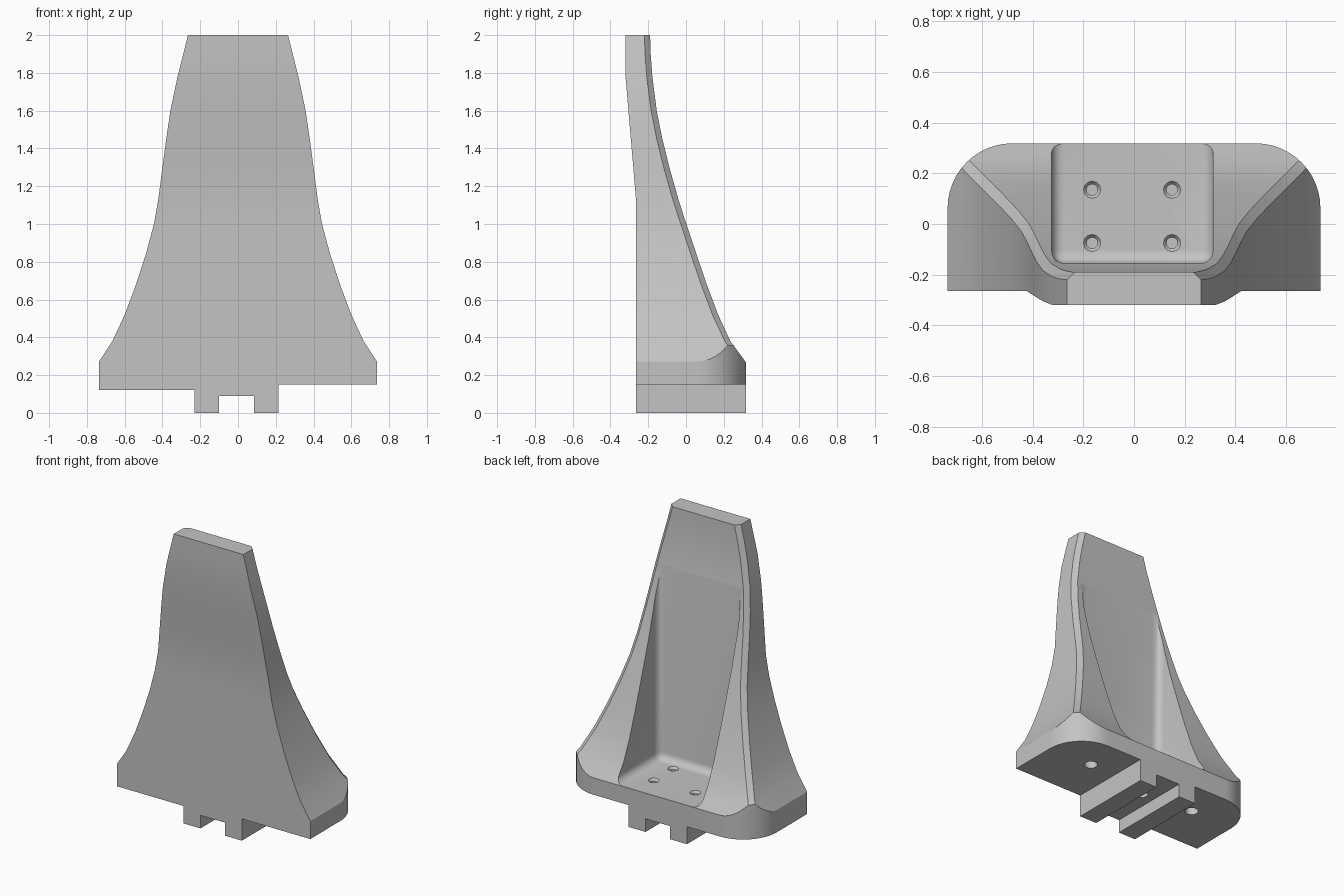
import bpy, bmesh, math
from mathutils import Matrix

cube = bpy.data.objects.get("Cube")
if cube:
    bpy.data.objects.remove(cube, do_unlink=True)

grey = bpy.data.materials.new("plain grey")
grey.use_nodes = True
grey.diffuse_color = (0.55, 0.55, 0.55, 1)
grey.node_tree.nodes["Principled BSDF"].inputs["Base Color"].default_value = (0.55, 0.55, 0.55, 1)


def finish(bm, name):
    bmesh.ops.recalc_face_normals(bm, faces=bm.faces)
    mesh = bpy.data.meshes.new(name)
    bm.to_mesh(mesh)
    bm.free()
    obj = bpy.data.objects.new(name, mesh)
    bpy.context.collection.objects.link(obj)
    mesh.materials.append(grey)
    return obj


def loft(sections, name):
    """Skin a stack of equal-length closed sections and cap both ends."""
    bm = bmesh.new()
    rings = [[bm.verts.new(p) for p in s] for s in sections]
    for low, high in zip(rings, rings[1:]):
        for i in range(len(low)):
            j = (i + 1) % len(low)
            bm.faces.new((low[i], low[j], high[j], high[i]))
    bm.faces.new(rings[0])
    bm.faces.new(rings[-1])
    return finish(bm, name)


def box(x0, x1, y0, y1, z0, z1, name, bevel=0):
    bm = bmesh.new()
    bmesh.ops.create_cube(bm, size=1)
    bm.transform(Matrix.Translation(((x0 + x1) / 2, (y0 + y1) / 2, (z0 + z1) / 2))
                 @ Matrix.Diagonal((x1 - x0, y1 - y0, z1 - z0, 1)))
    if bevel:
        bmesh.ops.bevel(bm, geom=bm.edges[:], offset=bevel, segments=5,
                        profile=0.5, affect='EDGES')
    return finish(bm, name)


def peg(x, y, z0, z1, r0, r1, sides):
    bm = bmesh.new()
    bmesh.ops.create_cone(bm, cap_ends=True, segments=sides, radius1=r0, radius2=r1,
                          depth=z1 - z0,
                          matrix=Matrix.Translation((x, y, (z0 + z1) / 2)))
    return finish(bm, "hole_cutter")


def cut(obj, tool, operation='DIFFERENCE'):
    tool.hide_render = True
    mod = obj.modifiers.new("cut", 'BOOLEAN')
    mod.operation = operation
    mod.solver = 'EXACT'
    mod.object = tool
    bpy.context.view_layer.objects.active = obj
    bpy.ops.object.modifier_apply(modifier=mod.name)
    bpy.data.objects.remove(tool, do_unlink=True)


# Flared body: height, half width, front y, back y, with chamfered rear edges
rows = [
    (0, .75, -.265, .33), (.25, .75, -.265, .33), (.38, .665, -.265, .235),
    (.52, .60, -.265, .17), (.68, .54, -.265, .11), (.85, .485, -.265, .052),
    (1.0, .445, -.265, .002), (1.13, .422, -.265, -.04), (1.3, .40, -.279, -.088),
    (1.45, .38, -.292, -.125), (1.6, .358, -.305, -.155), (1.78, .32, -.32, -.178),
    (1.9, .29, -.32, -.187), (2.0, .265, -.32, -.19),
]
c = 0.03
body = loft([[(-w, f, z), (w, f, z), (w, b - c, z), (w - c, b, z),
              (c - w, b, z), (-w, b - c, z)] for z, w, f, b in rows], "backrest_bracket")

# Footprint with rounded rear corners
r, half, back = 0.255, 0.735, 0.318
outline = [(-half, -.5), (half, -.5)]
for side, start in ((1, 0), (-1, 90)):
    for i in range(13):
        a = math.radians(start + i * 7.5)
        outline.append((side * (half - r) + r * math.cos(a), back - r + r * math.sin(a)))
footprint = loft([[(x, y, z) for x, y in outline] for z in (-.2, 2.2)], "footprint_cutter")
cut(body, footprint, 'INTERSECT')

# Underside steps and the groove, leaving two mounting rails
for x0, x1, top in ((-1, -.23, .12), (.215, 1, .15), (-.10, .085, .09)):
    cut(body, box(x0, x1, -1, 1, -.5, top, "underside_cutter"))

# Rear pocket with rounded corners
cut(body, box(-.325, .312, -.155, .9, .267, 2.6, "pocket_cutter", 0.05))

# Countersunk screw holes in the pocket floor
for x in (-.165, .15):
    for y in (-.075, .135):
        cut(body, peg(x, y, .17, .30, .022, .022, 12))
        cut(body, peg(x, y, .247, .277, .018, .042, 12))

# Blind holes underneath
for x, z in ((-.41, .12), (0, .09), (.41, .15)):
    cut(body, peg(x, .07, z - .03, z + .06, .042, .042, 16))

bpy.ops.object.select_all(action='DESELECT')
body.select_set(True)
bpy.context.view_layer.objects.active = body
bpy.ops.object.shade_smooth_by_angle(angle=math.radians(30))
